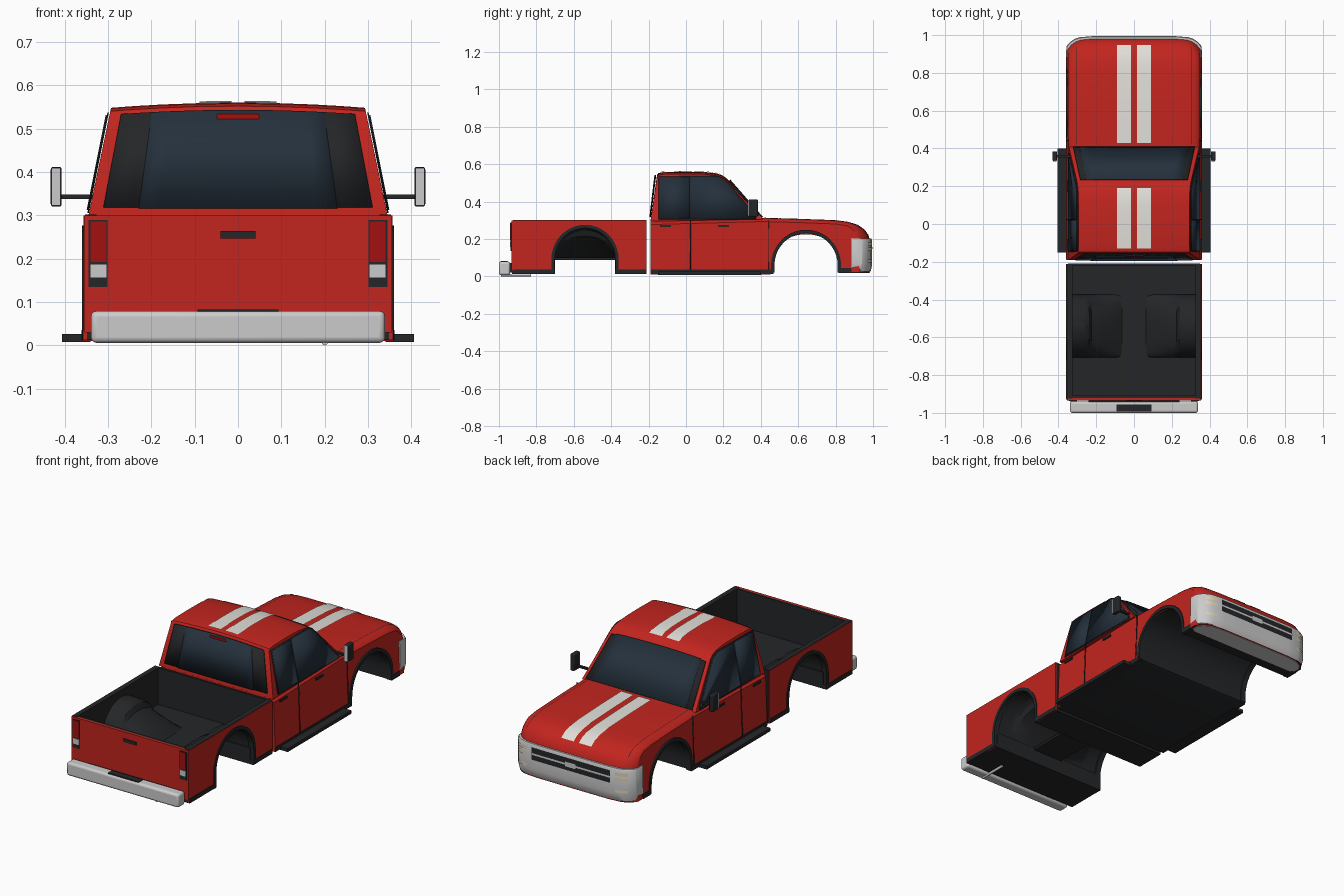
import bpy, bmesh, math

if "Cube" in bpy.data.objects:
    bpy.data.objects.remove(bpy.data.objects["Cube"])


def mat(name, r, g, b):
    m = bpy.data.materials.new(name)
    m.diffuse_color = (r, g, b, 1)
    m.use_nodes = True
    m.node_tree.nodes["Principled BSDF"].inputs["Base Color"].default_value = m.diffuse_color
    return m


RED = mat("red_paint", .54, .018, .013)
DARK = mat("dark_trim", .018, .019, .021)
GLASS = mat("glass", .018, .03, .045)
CHROME = mat("chrome", .6, .6, .6)
WHITE = mat("stripe_white", .75, .73, .68)
LAMP = mat("tail_red", .36, .005, .005)
CREAM = mat("lamp_cream", .75, .66, .48)


def clamp(v):
    return max(0, min(1, v))


def finish(bm, name, m, mirror=False, bevel=0, thick=0):
    bmesh.ops.recalc_face_normals(bm, faces=bm.faces)
    me = bpy.data.meshes.new(name)
    bm.to_mesh(me)
    bm.free()
    ob = bpy.data.objects.new(name, me)
    bpy.context.collection.objects.link(ob)
    me.materials.append(m)
    me.materials.append(DARK)
    if thick:
        s = ob.modifiers.new("solid", 'SOLIDIFY')
        s.thickness, s.offset = thick, 0
    if bevel:
        b = ob.modifiers.new("bevel", 'BEVEL')
        b.width, b.segments = bevel, 3
    if mirror:
        ob.modifiers.new("mirror", 'MIRROR')
    return ob


def box(name, x, y, z, m, mirror=False, bevel=0):
    bm = bmesh.new()
    for v in bmesh.ops.create_cube(bm, size=1)['verts']:
        v.co = [(a[0] + a[1]) / 2 + c * (a[1] - a[0]) for a, c in zip((x, y, z), v.co)]
    return finish(bm, name, m, mirror, bevel)


def grid(name, rows, m, closed=False, dark_from=999, mirror=False, thick=0):
    """Skin rows of points; closed joins each row into a ring and caps both ends."""
    bm = bmesh.new()
    vs = [[bm.verts.new(p) for p in r] for r in rows]
    n = len(rows[0])
    for a, b in zip(vs, vs[1:]):
        for i in range(n if closed else n - 1):
            j = (i + 1) % n
            f = bm.faces.new((a[i], a[j], b[j], b[i]))
            f.material_index = int(i >= dark_from and i < n - 1)
    if closed:
        bm.faces.new(vs[0])
        bm.faces.new(vs[-1])
    return finish(bm, name, m, mirror, 0, thick)


def loft(name, prof, us, warp, m, **k):
    return grid(name, [[warp(u, y, z) for y, z in prof] for u in us], m, **k)


def prism(name, prof, x0, x1, m, mirror=True):
    return grid(name, [[(x, y, z) for y, z in prof] for x in (x0, x1)], m, True, mirror=mirror)


def poly(name, pts, m, mirror=True):
    bm = bmesh.new()
    bm.faces.new([bm.verts.new(p) for p in pts])
    return finish(bm, name, m, mirror, 0, .003)


def arc(cy, cz, ry, rz, n=20):
    return [(cy + ry * math.cos(math.pi * i / n), cz + rz * math.sin(math.pi * i / n)) for i in range(n + 1)]


# Surface shapes: lower body with rounded nose, and tapering cab
def body(u, y, z):
    s = abs(u)
    nose, top = clamp((y - .85) / .13), clamp((z - .2) / .07)
    return u * (.359 - .035 * z), y - .06 * nose * s ** 10, z - .02 * top * s ** 20


def cab(u, y, z):
    return u * (.345 - .2 * (z - .3)), y, z - .012 * u * u * clamp((z - .4) / .15)


half = [0, .3, .6, .8, .88, .94, .97, .985, 1]
US = [-u for u in half[:0:-1]] + half

# Lower body with hood and full-width front wheel arch
top = [(-.19, .297), (.405, .313), (.6, .308), (.8, .3), (.87, .291), (.92, .275),
       (.955, .25), (.975, .222), (.984, .19), (.984, .02)]
arch_f = [(.815, .02)] + arc(.642, .06, .173, .175) + [(.469, .02)]
loft("lower_body", top + arch_f + [(.45, .01), (-.19, .01)], US, body, RED, closed=True, dark_from=len(top) - 1)

# Cab upper
roof = [(-.155, .542), (-.148, .552), (-.12, .558), (0, .56), (.1, .558), (.16, .551), (.195, .54), (.22, .522)]
loft("cab_upper", [(-.19, .295)] + roof + [(.408, .305)], US, cab, RED, closed=True)

# Windows
mid = [i / 5 - 1 for i in range(11)]
loft("windshield_surround", [(.235, .511), (.407, .313)], [u * .94 for u in mid], cab, DARK, thick=.006)
loft("windshield", [(.234, .516), (.409, .316)], [u * .84 for u in mid], cab, GLASS, thick=.006)
loft("rear_window_surround", [(-.19, .318), (-.163, .543)], [u * .91 for u in mid], cab, DARK, thick=.006)
loft("rear_window", [(-.193, .316), (-.166, .541)], [u * .67 for u in mid], cab, GLASS, thick=.006)
box("high_brake_lamp", (-.048, .048), (-.172, -.16), (.522, .534), LAMP)


def side(pts, lift):
    return [(.345 - .2 * (z - .3) + lift, y, z) for y, z in pts]


poly("side_window_seal", side([(-.148, .305), (-.146, .534), (.17, .537), (.205, .522), (.235, .49), (.375, .325),
                               (.375, .305)], .002), DARK)
poly("rear_side_window", side([(-.142, .312), (-.14, .528), (.02, .531), (.02, .312)], .005), GLASS)
poly("front_side_window", side([(.025, .312), (.025, .531), (.165, .531), (.2, .516), (.23, .484), (.365, .325),
                                (.365, .312)], .005), GLASS)

# Racing stripes
for s in (1, -1):
    loft("hood_stripe", [(.43, .316), (.6, .312), (.8, .304), (.87, .295), (.92, .279), (.948, .258)],
         [s * .045, s * .15, s * .26], body, WHITE)
    loft("roof_stripe", [(-.13, .56), (0, .564), (.1, .562), (.16, .555), (.19, .545)],
         [s * .05, s * .17, s * .305], cab, WHITE)
    # Hood side seams
    loft("hood_seam", [(.42, .315), (.8, .302), (.87, .293), (.92, .277), (.95, .254)],
         [s * .872, s * .88], body, DARK)

# Door seams, handles and sills
for y in (.022, .44):
    poly("door_seam", [(.36 - .035 * z, y + d, z) for d, z in ((0, .03), (0, .3), (.004, .3), (.004, .03))], DARK)
for y in (-.14, .17):
    box("door_handle", (.345, .356), (y, y + .06), (.263, .274), DARK, True)
box("cab_sill", (.33, .361), (-.188, .468), (.012, .036), DARK, True)
box("nose_sill", (.33, .36), (.815, .885), (.018, .045), DARK, True)
box("running_board", (.34, .406), (-.15, .4), (.008, .026), DARK, True)

# Wheel arch trims
for nm, cy, cz, ry, rz, base in (("front_arch_trim", .642, .06, .173, .175, .02),
                                 ("rear_arch_trim", -.54, .09, .166, .172, .012)):
    outer = arc(cy, cz, ry + .014, rz + .014)
    inner = arc(cy, cz, ry - .004, rz - .004)
    prism(nm, [(outer[0][0], base)] + outer + [(outer[-1][0], base), (inner[-1][0], base)] + inner[::-1]
          + [(inner[0][0], base)], .33, .36, DARK)

# Front chrome fascia wrapping the corners
def plan(u, lift=0):
    return u * (.358 + lift), .995 - .055 * abs(u) ** 10 + lift


path = [(-.3, .885), (-.36, .885)] + [plan(u) for u in US] + [(.36, .885), (.3, .885)]
def inset(k, z):
    return [(x * k, .6 + (y - .6) * k, z) for x, y in path]


grid("front_fascia", [inset(.96, .018), inset(.985, .03), inset(1, .065), inset(1, .192), inset(.99, .202)],
     CHROME, True)


def band(name, u0, u1, z0, z1, m, lift):
    us = [u0 + (u1 - u0) * i / 6 for i in range(7)]
    grid(name, [[plan(u, lift) + (z,) for z in (z0, z1)] for u in us], m)


band("grille", -.66, .66, .118, .186, DARK, .002)
band("grille_bar", -.66, .66, .146, .156, CHROME, .004)
band("grille_centre", -.09, .09, .138, .164, CHROME, .0045)
for s in (1, -1):
    for z0, z1 in ((.165, .185), (.135, .155), (.075, .09)):
        band("headlamp", s * .74, s * .92, z0, z1, CREAM, .003)

# Door mirrors
box("mirror_arm", (.335, .41), (.352, .366), (.338, .348), DARK, True)
box("mirror_housing", (.407, .432), (.335, .385), (.32, .412), DARK, True, .006)
box("mirror_glass", (.409, .43), (.331, .337), (.323, .409), CHROME, True)

# Bed side panels and liners share one arched profile
bed = [(-.93, .012), (-.93, .3), (-.212, .3), (-.212, .012), (-.374, .012)] + arc(-.54, .09, .166, .172) + [(-.706, .012)]
prism("bed_side", bed, .348, .356, RED)
prism("bed_side_liner", [(y, min(z, .299)) for y, z in bed], .328, .349, DARK)
box("bed_rail", (.326, .353), (-.925, -.212), (.298, .302), DARK, True)
for y0, y1 in ((-.928, -.7), (-.38, -.213)):
    box("bed_sill", (.33, .359), (y0, y1), (.012, .036), DARK, True)
    box("bed_floor_block", (-.34, .34), (y0, y1), (.012, .1), DARK)
box("bed_floor", (-.09, .09), (-.71, -.37), (.088, .1), DARK)
box("headboard", (-.35, .35), (-.222, -.21), (.012, .3), DARK)

# Bed wheel housings sloping down toward the middle
grid("wheel_housing", [[(x, y, z) for y, z in arc(-.54, .095, .168, h)] for x, h in
                       ((.345, .168), (.26, .165), (.238, .15), (.225, .12), (.14, .07), (.06, .003))],
     DARK, mirror=True)

# Tailgate, lamps and rear bumper
box("tailgate", (-.354, .354), (-.934, -.92), (.03, .3), RED)
box("tailgate_liner", (-.345, .345), (-.921, -.908), (.03, .3), DARK)
box("tailgate_handle", (-.04, .04), (-.938, -.93), (.246, .264), DARK)
box("tail_lamp_base", (.301, .345), (-.937, -.93), (.135, .289), DARK, True)
box("tail_lamp", (.303, .34), (-.94, -.93), (.192, .286), LAMP, True)
box("reverse_lamp", (.303, .34), (-.94, -.93), (.157, .187), CHROME, True)
box("rear_bumper", (-.339, .339), (-1, -.94), (.006, .079), CHROME, False, .012)
box("bumper_bracket", (-.24, .24), (-.945, -.925), (.02, .072), DARK)
box("bumper_step", (-.093, .093), (-.992, -.955), (.074, .083), DARK)

# Exhaust tip
ring = [(.2 + .007 * math.cos(a * math.pi / 6), .007 + .007 * math.sin(a * math.pi / 6)) for a in range(12)]
grid("exhaust_pipe", [[(x, y, z) for x, z in ring] for y in (-.99, -.83)], CHROME, True)

bpy.ops.object.select_all(action='SELECT')
bpy.context.view_layer.objects.active = bpy.data.objects["lower_body"]
bpy.ops.object.shade_smooth_by_angle(angle=math.radians(32))
